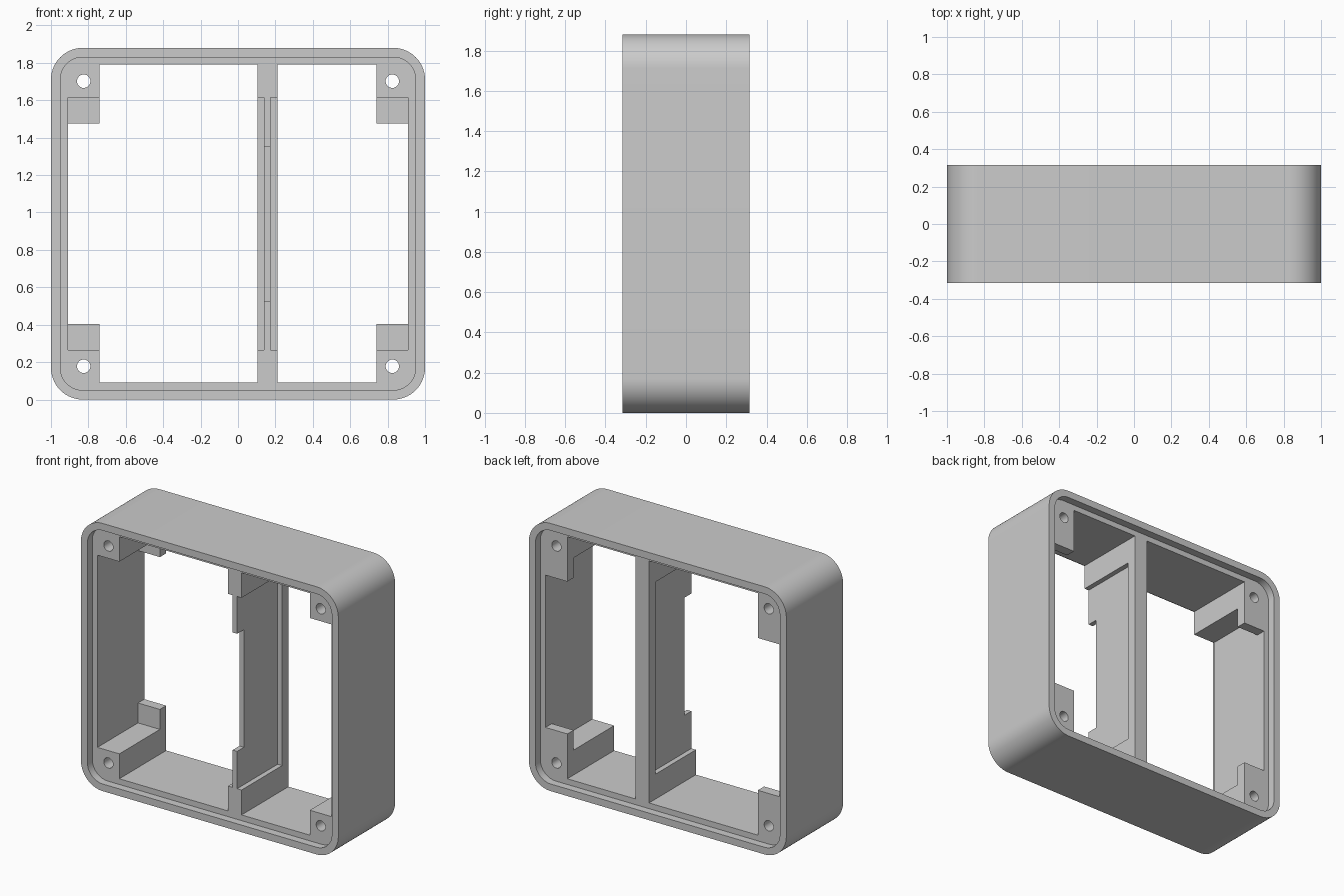
import bpy, bmesh, math

if "Cube" in bpy.data.objects:
    bpy.data.objects.remove(bpy.data.objects["Cube"])

MID = 0.94            # height of the centre; all parts are modelled around it
HALF_Y, LEDGE_Y = 0.315, 0.26


def make_object(name, bm):
    bmesh.ops.recalc_face_normals(bm, faces=bm.faces)
    mesh = bpy.data.meshes.new(name)
    bm.to_mesh(mesh)
    bm.free()
    ob = bpy.data.objects.new(name, mesh)
    ob.location.z = MID
    bpy.context.collection.objects.link(ob)
    return ob


def extrude_yz(name, profile, x0, x1):
    """Prism along x from a (y, z) outline."""
    bm = bmesh.new()
    a, b = ([bm.verts.new((x, y, z)) for y, z in profile] for x in (x0, x1))
    bm.faces.new(a)
    bm.faces.new(b[::-1])
    n = len(profile)
    for i in range(n):
        j = (i + 1) % n
        bm.faces.new((a[i], b[i], b[j], a[j]))
    return make_object(name, bm)


def box(name, x, y, z):
    return extrude_yz(name, [(y[0], z[0]), (y[1], z[0]), (y[1], z[1]), (y[0], z[1])], *x)


def activate(ob):
    bpy.ops.object.select_all(action='DESELECT')
    ob.select_set(True)
    bpy.context.view_layer.objects.active = ob


def cut(ob, cutter):
    cutter.hide_render = True
    mod = ob.modifiers.new("cut", 'BOOLEAN')
    mod.operation, mod.solver, mod.object = 'DIFFERENCE', 'EXACT', cutter
    activate(ob)
    bpy.ops.object.modifier_apply(modifier=mod.name)
    bpy.data.objects.remove(cutter)


def smooth(ob):
    activate(ob)
    bpy.ops.object.shade_smooth_by_angle(angle=math.radians(30))


def ring(bm, hx, hz, r, y, seg=20):
    """Rounded rectangle loop in the xz plane."""
    verts = []
    for q, (sx, sz) in enumerate(((1, 1), (-1, 1), (-1, -1), (1, -1))):
        for k in range(seg + 1):
            t = math.pi / 2 * (q + k / seg)
            verts.append(bm.verts.new((sx * (hx - r) + r * math.cos(t), y,
                                       sz * (hz - r) + r * math.sin(t))))
    return verts


# Outer frame: rounded shell with a recessed ledge front and back
bm = bmesh.new()
section = [(1, 0.94, 0.17, -HALF_Y), (1, 0.94, 0.17, HALF_Y),
           (0.95, 0.89, 0.12, HALF_Y), (0.95, 0.89, 0.12, LEDGE_Y),
           (0.91, 0.85, 0, LEDGE_Y), (0.91, 0.85, 0, -LEDGE_Y),
           (0.95, 0.89, 0.12, -LEDGE_Y), (0.95, 0.89, 0.12, -HALF_Y)]
rings = [ring(bm, *s) for s in section]
for a, b in zip(rings, rings[1:] + rings[:1]):
    for i in range(len(a)):
        j = (i + 1) % len(a)
        bm.faces.new((a[i], a[j], b[j], b[i]))
bmesh.ops.remove_doubles(bm, verts=bm.verts, dist=1e-5)
bmesh.ops.dissolve_degenerate(bm, edges=bm.edges, dist=1e-5)
smooth(make_object("outer_frame", bm))

# Corner posts: L-shaped blocks with a screw hole, mirrored to four corners
post = extrude_yz("corner_posts", [(-LEDGE_Y, -0.85), (LEDGE_Y, -0.85), (LEDGE_Y, -0.535),
                                   (0.19, -0.535), (0.19, -0.675), (-LEDGE_Y, -0.675)],
                  0.74, 0.91)
bpy.ops.mesh.primitive_cylinder_add(vertices=32, radius=0.036, depth=1,
                                    location=(0.825, 0, MID - 0.762),
                                    rotation=(math.pi / 2, 0, 0))
cut(post, bpy.context.object)
mirror = post.modifiers.new("mirror", 'MIRROR')
mirror.use_axis = (True, False, True)
smooth(post)

# Divider: upright bar, pocketed on both sides and notched at the front
divider = box("divider", (0.105, 0.21), (-LEDGE_Y, LEDGE_Y), (-0.85, 0.85))
for x in ((0.0, 0.14), (0.175, 0.3)):
    cut(divider, box("pocket_cutter", x, (-0.4, 0.19), (-0.675, 0.675)))
cut(divider, box("notch_cutter", (0, 0.3), (-0.4, -0.185), (-0.413, 0.413)))
